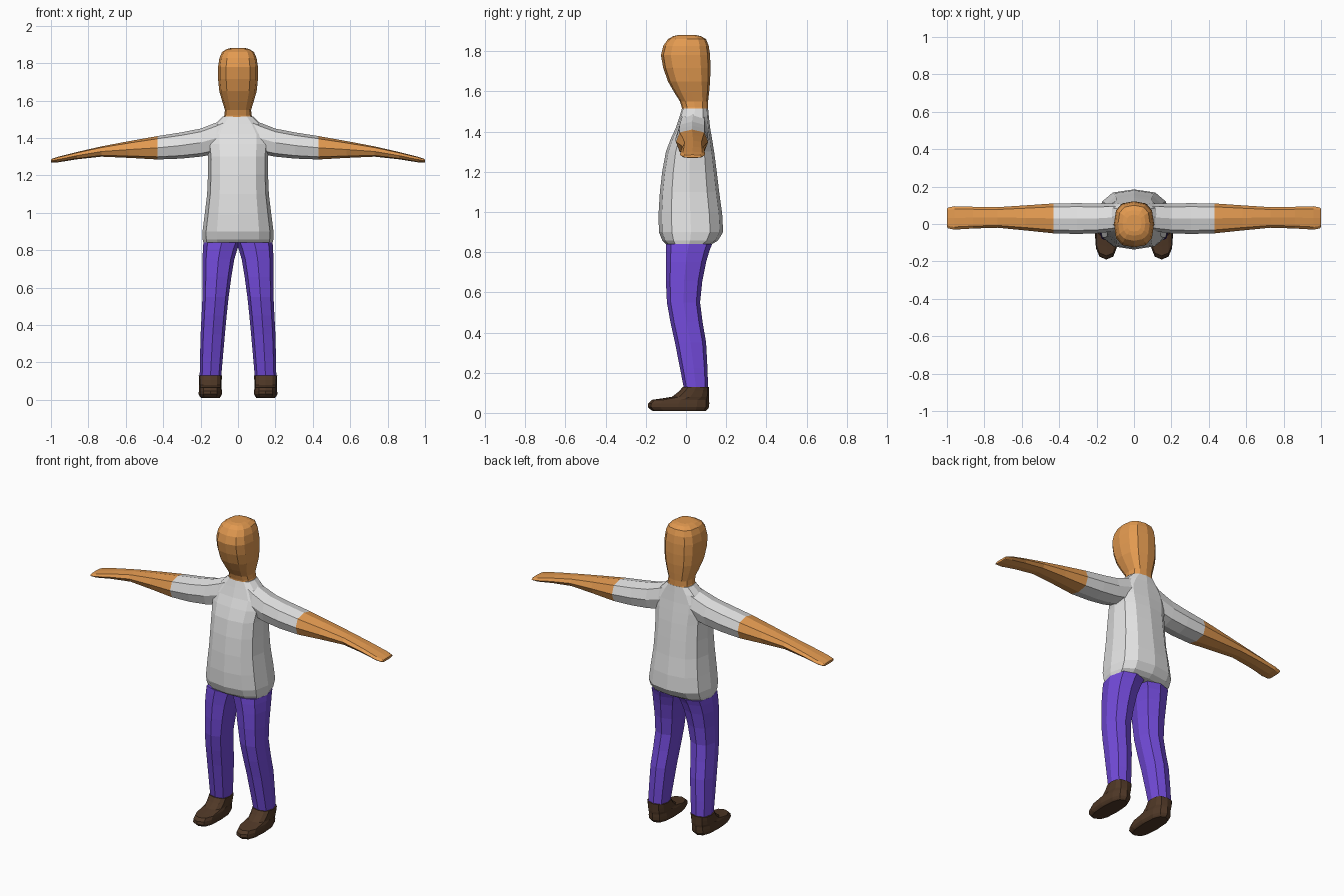
import bpy, bmesh, math

cube = bpy.data.objects.get("Cube")
if cube:
    bpy.data.objects.remove(cube, do_unlink=True)


def material(name, *rgb):
    m = bpy.data.materials.new(name)
    m.use_nodes = True
    m.diffuse_color = (*rgb, 1)
    m.node_tree.nodes["Principled BSDF"].inputs["Base Color"].default_value = (*rgb, 1)
    return m


skin = material("skin_orange", 0.76, 0.32, 0.08)
shirt = material("shirt_grey", 0.76, 0.76, 0.76)
purple = material("trouser_purple", 0.17, 0.07, 0.7)
brown = material("shoe_brown", 0.08, 0.04, 0.02)


def refine(rings):
    """Insert a smooth in-between ring in every span of the profile."""
    result = []
    last = len(rings) - 1
    for i in range(last):
        before, start = rings[max(i - 1, 0)], rings[i]
        end, after = rings[i + 1], rings[min(i + 2, last)]
        result.append(start)
        result.append([(9 * (b + c) - a - d) / 16
                       for a, b, c, d in zip(before, start, end, after)])
    return result + [rings[last]]


def rounded(angle, low, high, wave, power):
    """Coordinate of a squarish oval between two limits."""
    value = wave(angle)
    return (low + high) / 2 + (high - low) / 2 * math.copysign(abs(value) ** power, value)


def loft_mesh(name, rings, mats, sides=8, power=0.75, upright=True, rule=None):
    """Skin rings (position, u_min, u_max, v_min, v_max).
    Upright rings run along z with u = x, v = y; others run along x with u = y, v = z."""
    bm = bmesh.new()
    loops = []
    for pos, u_min, u_max, v_min, v_max in refine(rings):
        loop = []
        for i in range(sides):
            angle = math.tau * i / sides
            u = rounded(angle, u_min, u_max, math.cos, power)
            v = rounded(angle, v_min, v_max, math.sin, power)
            loop.append(bm.verts.new((u, v, pos) if upright else (pos, u, v)))
        loops.append(loop)
    for lower, upper in zip(loops, loops[1:]):
        for i in range(sides):
            bm.faces.new((lower[i - 1], lower[i], upper[i], upper[i - 1]))
    bm.faces.new(reversed(loops[0]))
    bm.faces.new(loops[-1])
    bmesh.ops.recalc_face_normals(bm, faces=bm.faces)
    if rule:
        for face in bm.faces:
            face.material_index = rule(face.calc_center_median())
    mesh = bpy.data.meshes.new(name)
    bm.to_mesh(mesh)
    bm.free()
    for mat in mats:
        mesh.materials.append(mat)
    return mesh


def place(name, mesh):
    bpy.context.collection.objects.link(bpy.data.objects.new(name, mesh))


def place_pair(name, mesh):
    """Place the left part and its mirrored right twin."""
    place("left_" + name, mesh)
    twin = mesh.copy()
    for vert in twin.vertices:
        vert.co.x *= -1
    twin.flip_normals()
    place("right_" + name, twin)


def centred(profile, x=0):
    """Turn (height, half width, front, back) into full rings around x."""
    return [(z, x - half, x + half, front, back) for z, half, front, back in profile]


# Shirt body, from hem to collar
place("shirt", loft_mesh("shirt", centred([
    (0.84, 0.185, -0.1, 0.13),
    (0.9, 0.19, -0.135, 0.185),
    (1.1, 0.165, -0.13, 0.165),
    (1.3, 0.16, -0.1, 0.14),
    (1.42, 0.165, -0.05, 0.12),
    (1.515, 0.08, -0.02, 0.11)]), [shirt], sides=12))

# Neck and head
place("head", loft_mesh("head", centred([
    (1.505, 0.08, -0.02, 0.11),
    (1.55, 0.07, -0.03, 0.11),
    (1.65, 0.1, -0.09, 0.12),
    (1.78, 0.107, -0.125, 0.12),
    (1.86, 0.085, -0.09, 0.1),
    (1.88, 0.04, -0.04, 0.05)]), [skin], sides=12))

# Arms: sleeve up to the cuff, then bare forearm and flat hand
cuff = 0.43
place_pair("arm", loft_mesh("arm", [
    (0.06, -0.03, 0.11, 1.33, 1.51),
    (0.2, -0.05, 0.11, 1.3, 1.45),
    (cuff, -0.05, 0.11, 1.285, 1.41),
    (0.73, -0.02, 0.09, 1.3, 1.355),
    (0.96, -0.03, 0.095, 1.27, 1.3),
    (1, -0.015, 0.08, 1.27, 1.285)],
    [shirt, skin], upright=False, rule=lambda centre: int(centre.x > cuff)))

# Trouser legs, from ankle to hip
place_pair("leg", loft_mesh("leg", [
    (0.12, 0.09, 0.205, -0.01, 0.11),
    (0.35, 0.07, 0.2, -0.055, 0.1),
    (0.55, 0.05, 0.19, -0.095, 0.07),
    (0.75, 0.02, 0.19, -0.1, 0.1),
    (0.84, -0.01, 0.185, -0.1, 0.13)], [purple]))

# Shoes: sole, toe, instep and ankle
place_pair("shoe", loft_mesh("shoe", centred([
    (0.01, 0.05, -0.165, 0.1),
    (0.03, 0.062, -0.19, 0.115),
    (0.065, 0.06, -0.17, 0.115),
    (0.08, 0.06, -0.07, 0.115),
    (0.13, 0.062, -0.015, 0.115)], x=0.148), [brown], sides=12))
